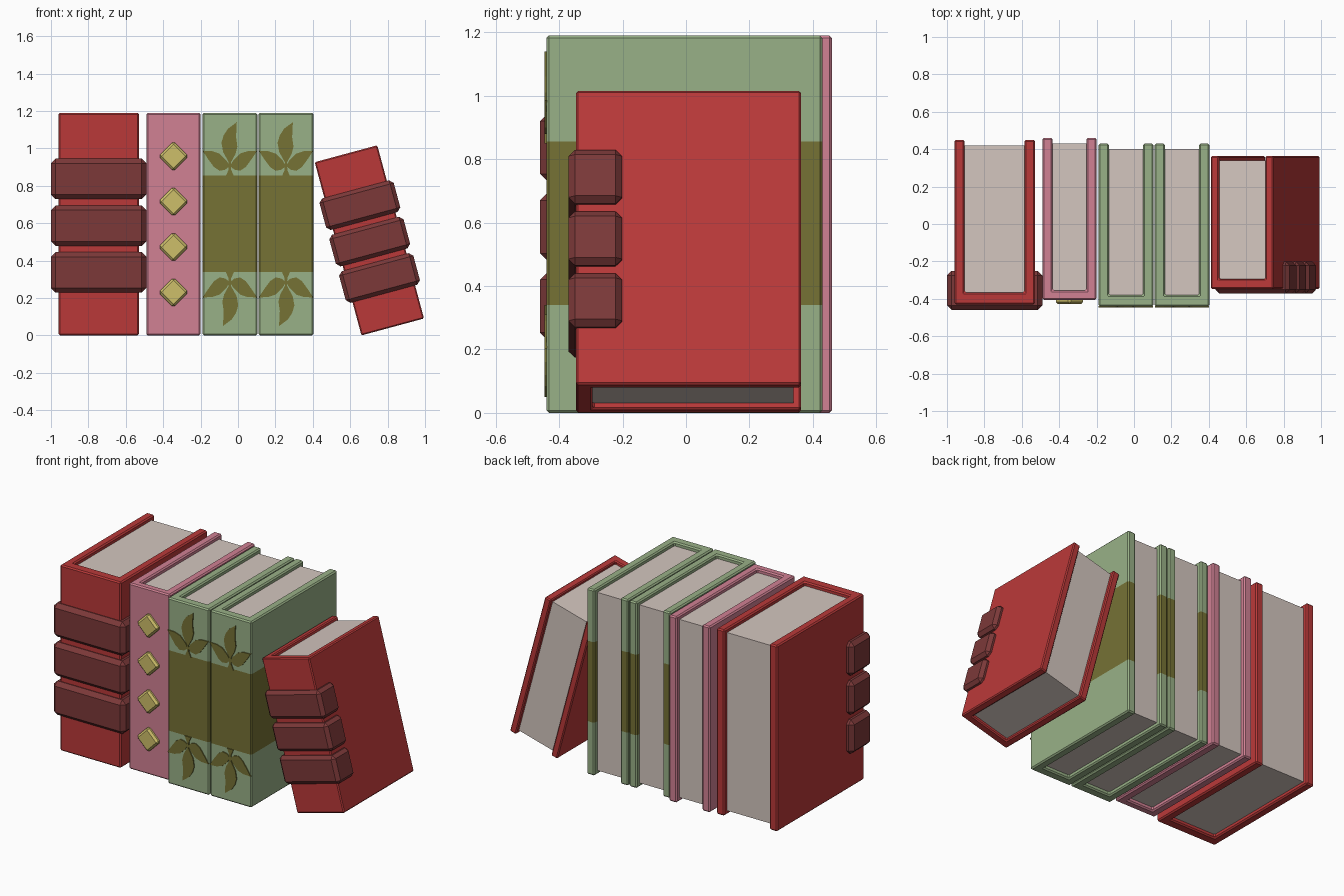
import bpy, bmesh, math
from mathutils import Matrix, Vector

if "Cube" in bpy.data.objects:
    bpy.data.objects.remove(bpy.data.objects["Cube"])


def material(name, r, g, b):
    lin = [((c / 255 + 0.055) / 1.055) ** 2.4 for c in (r, g, b)]
    m = bpy.data.materials.new(name)
    m.diffuse_color = (*lin, 1)
    m.use_nodes = True
    m.node_tree.nodes["Principled BSDF"].inputs["Base Color"].default_value = m.diffuse_color
    return m


RED = material("red cover", 186, 57, 57)
MAROON = material("maroon band", 124, 57, 57)
PINK = material("pink cover", 209, 129, 148)
GOLD = material("gold stud", 206, 191, 106)
GREEN = material("green cover", 153, 177, 135)
OLIVE = material("olive decoration", 118, 114, 53)
PAPER = material("paper", 212, 198, 191)

# front plane: profile (x, y) -> (x, z), extrusion towards -y
TO_FRONT = Matrix.Rotation(math.radians(90), 4, 'X')


def prism(name, pts, z0, z1, mats, bevel=0.0, M=Matrix(), stripe=None):
    """Extrude an outline upwards, chamfer it, optionally cut a colour stripe."""
    bm = bmesh.new()
    face = bm.faces.new([bm.verts.new((x, y, z0)) for x, y in pts])
    ext = bmesh.ops.extrude_face_region(bm, geom=[face])
    top = [v for v in ext["geom"] if isinstance(v, bmesh.types.BMVert)]
    bmesh.ops.translate(bm, verts=top, vec=(0, 0, z1 - z0))
    bmesh.ops.recalc_face_normals(bm, faces=bm.faces[:])
    if bevel:
        bmesh.ops.bevel(bm, geom=bm.edges[:], offset=bevel, segments=1,
                        profile=0.5, affect='EDGES')
    if stripe:
        for z in stripe:
            bmesh.ops.bisect_plane(bm, geom=bm.verts[:] + bm.edges[:] + bm.faces[:],
                                   plane_co=(0, 0, z), plane_no=(0, 0, 1))
        for f in bm.faces:
            if stripe[0] < f.calc_center_median().z < stripe[1]:
                f.material_index = 1
    bm.transform(M)
    bmesh.ops.recalc_face_normals(bm, faces=bm.faces[:])
    me = bpy.data.meshes.new(name)
    bm.to_mesh(me)
    bm.free()
    for m in mats:
        me.materials.append(m)
    ob = bpy.data.objects.new(name, me)
    bpy.context.collection.objects.link(ob)
    return ob


def rect(x0, x1, y0, y1):
    return [(x0, y0), (x1, y0), (x1, y1), (x0, y1)]


H = 1.19


def book(name, w, y0, y1, spine, mats, M, board=0.055, stripe=None):
    # U-shaped cover wrapped round a recessed page block
    u = [(0, y0), (w, y0), (w, y1), (w - board, y1), (w - board, y0 + spine),
         (board, y0 + spine), (board, y1), (0, y1)]
    prism(name + "_cover", u, 0, H, mats, 0.008, M, stripe)
    prism(name + "_pages", rect(board - 0.004, w - board + 0.004, y0 + spine - 0.004, y1 - 0.03),
          0.025, H - 0.025, [PAPER], 0, M)


def red_book(name, M):
    book(name, 0.43, -0.43, 0.45, 0.065, [RED], M)
    for i, (a, b) in enumerate([(0.228, 0.445), (0.478, 0.695), (0.728, 0.945)]):
        prism(f"{name}_spine_band_{i}", rect(-0.04, 0.47, -0.46, -0.25), a, b,
              [MAROON], 0.025, M)


# upright red book and the smaller copy leaning on the row
red_book("red_book", Matrix.Translation((-0.96, 0, 0)))
red_book("leaning_book", Matrix.Translation((0.66, 0, 0))
         @ Matrix.Rotation(math.radians(-15.1), 4, 'Y') @ Matrix.Scale(0.806, 4))

# pink book with diamond studs
book("pink_book", 0.29, -0.405, 0.46, 0.05, [PINK], Matrix.Translation((-0.49, 0, 0)))
for i in range(4):
    r = 0.081
    prism(f"diamond_stud_{i}", [(r, 0), (0, r), (-r, 0), (0, -r)], 0.385, 0.428, [GOLD],
          0.012, Matrix.Translation((-0.345, 0, 0.23 + i * 0.2425)) @ TO_FRONT)

# green books with an olive middle and a leaf sprig at each end of the spine
SIDE = [(0, 0.905), (-0.018, 0.935), (-0.055, 0.972), (-0.095, 0.985), (-0.145, 0.987),
        (-0.118, 0.945), (-0.085, 0.9), (-0.055, 0.88), (-0.025, 0.886)]
SPRIG = {
    "stem": [(-0.022, 0.85), (0.022, 0.85), (0.007, 0.885), (0.006, 0.94), (-0.006, 0.94), (-0.007, 0.885)],
    "centre_leaf": [(0, 0.915), (0.03, 0.97), (0.04, 1.01), (0.033, 1.06), (0.037, 1.14),
                    (-0.01, 1.105), (-0.033, 1.07), (-0.045, 1.03), (-0.036, 0.98)],
    "left_leaf": SIDE,
    "right_leaf": [(-x, z) for x, z in SIDE],
}
for i, x in enumerate((-0.19, 0.11)):
    book(f"green_book_{i}", 0.293, -0.44, 0.43, 0.06, [GREEN, OLIVE],
         Matrix.Translation((x, 0, 0)), stripe=(0.34, 0.855))
    for end in (0, 1):
        for part, pts in SPRIG.items():
            turned = [(-px, H - pz) if end else (px, pz) for px, pz in pts]
            prism(f"sprig_{part}_{i}_{end}", turned, 0.438, 0.446, [OLIVE], 0,
                  Matrix.Translation((x + 0.1465, 0, 0)) @ TO_FRONT)
